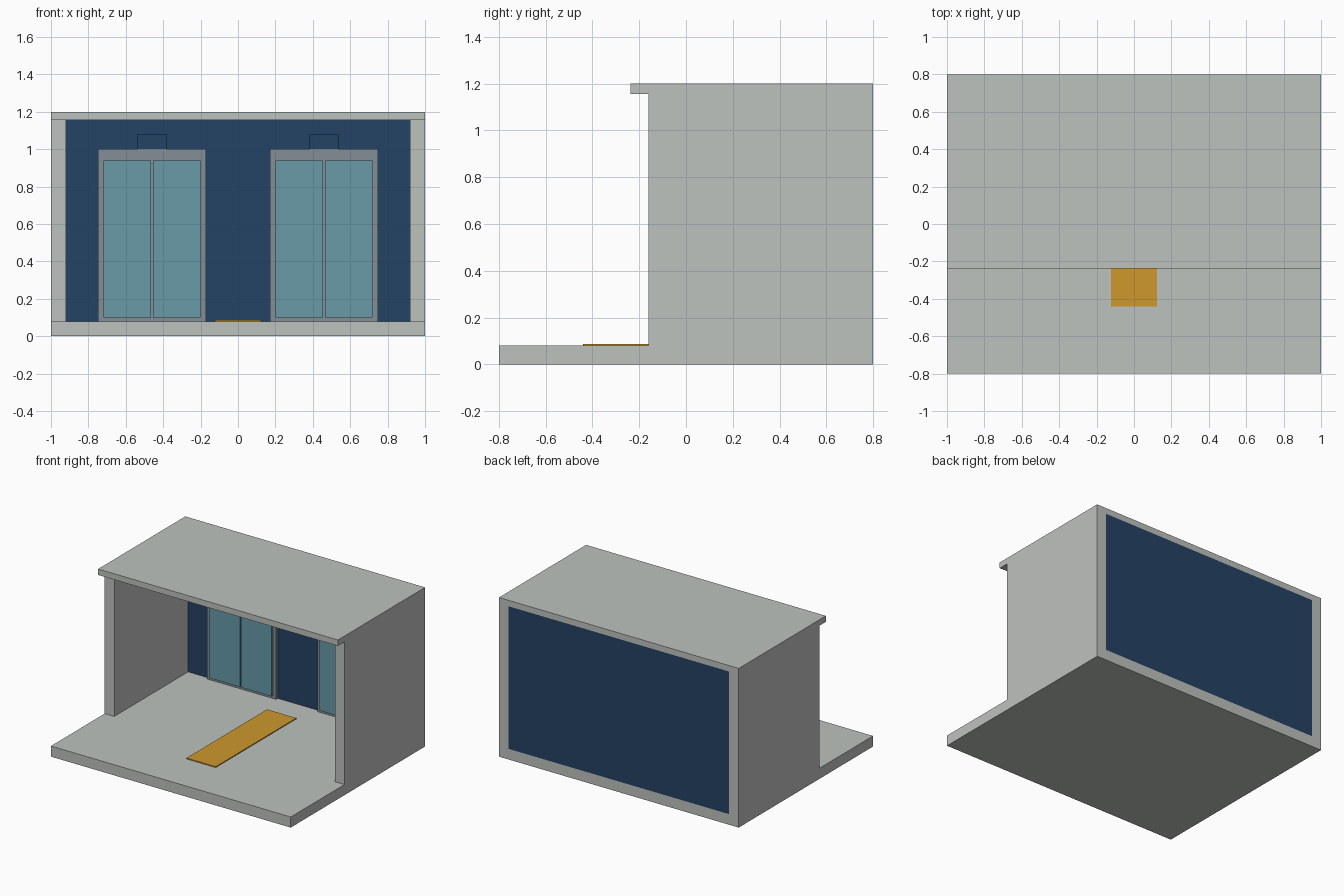
import bpy

if "Cube" in bpy.data.objects:
    bpy.data.objects.remove(bpy.data.objects["Cube"])


def material(name, rgb):
    """Flat colour from 0-255 sRGB values."""
    lin = [((c / 255 + 0.055) / 1.055) ** 2.4 for c in rgb]
    m = bpy.data.materials.new(name)
    m.diffuse_color = (*lin, 1)
    m.use_nodes = True
    m.node_tree.nodes["Principled BSDF"].inputs["Base Color"].default_value = m.diffuse_color
    return m


concrete = material("pale concrete", (190, 194, 190))
navy = material("navy wall", (36, 66, 101))
steel = material("steel frame", (132, 142, 150))
glass = material("teal glass", (104, 155, 169))
yellow = material("yellow strip", (205, 152, 44))


def box(name, x, y, z, mat):
    """Box from (min, max) ranges on each axis."""
    bpy.ops.mesh.primitive_cube_add(
        size=1, location=[(a + b) / 2 for a, b in (x, y, z)])
    ob = bpy.context.object
    ob.name = name
    ob.scale = [b - a for a, b in (x, y, z)]
    bpy.ops.object.transform_apply(location=False, rotation=False, scale=True)
    ob.data.materials.append(mat)
    return ob


FLOOR, CEIL, BACK = 0.08, 1.155, 0.72

# Shell: floor slab, overhanging roof, back wall
box("floor_slab", (-1, 1), (-0.8, 0.8), (0, FLOOR), concrete)
box("roof", (-1, 1), (-0.238, 0.8), (CEIL, 1.2), concrete)
box("back_wall", (-0.92, 0.92), (BACK, 0.8), (FLOOR, CEIL), navy)

# Side walls
for side, x in (("left", (-1, -0.92)), ("right", (0.92, 1))):
    box(side + "_wall", x, (-0.16, 0.8), (FLOOR, CEIL), concrete)

# Double sliding doors, each with a sign panel above
for side, cx in (("left", -0.46), ("right", 0.46)):
    box(side + "_door_frame", (cx - 0.288, cx + 0.288), (0.70, BACK),
        (FLOOR, 1.0), steel)
    for leaf, x in (("a", (-0.26, -0.005)), ("b", (0.005, 0.26))):
        box(f"{side}_door_glass_{leaf}", (cx + x[0], cx + x[1]),
            (0.687, 0.70), (0.10, 0.94), glass)
    box(side + "_sign_panel", (cx - 0.078, cx + 0.078), (0.70, BACK),
        (1.0, 1.08), navy)

# Floor guide strip
box("floor_strip", (-0.122, 0.122), (-0.44, 0.52), (FLOOR, 0.087), yellow)
